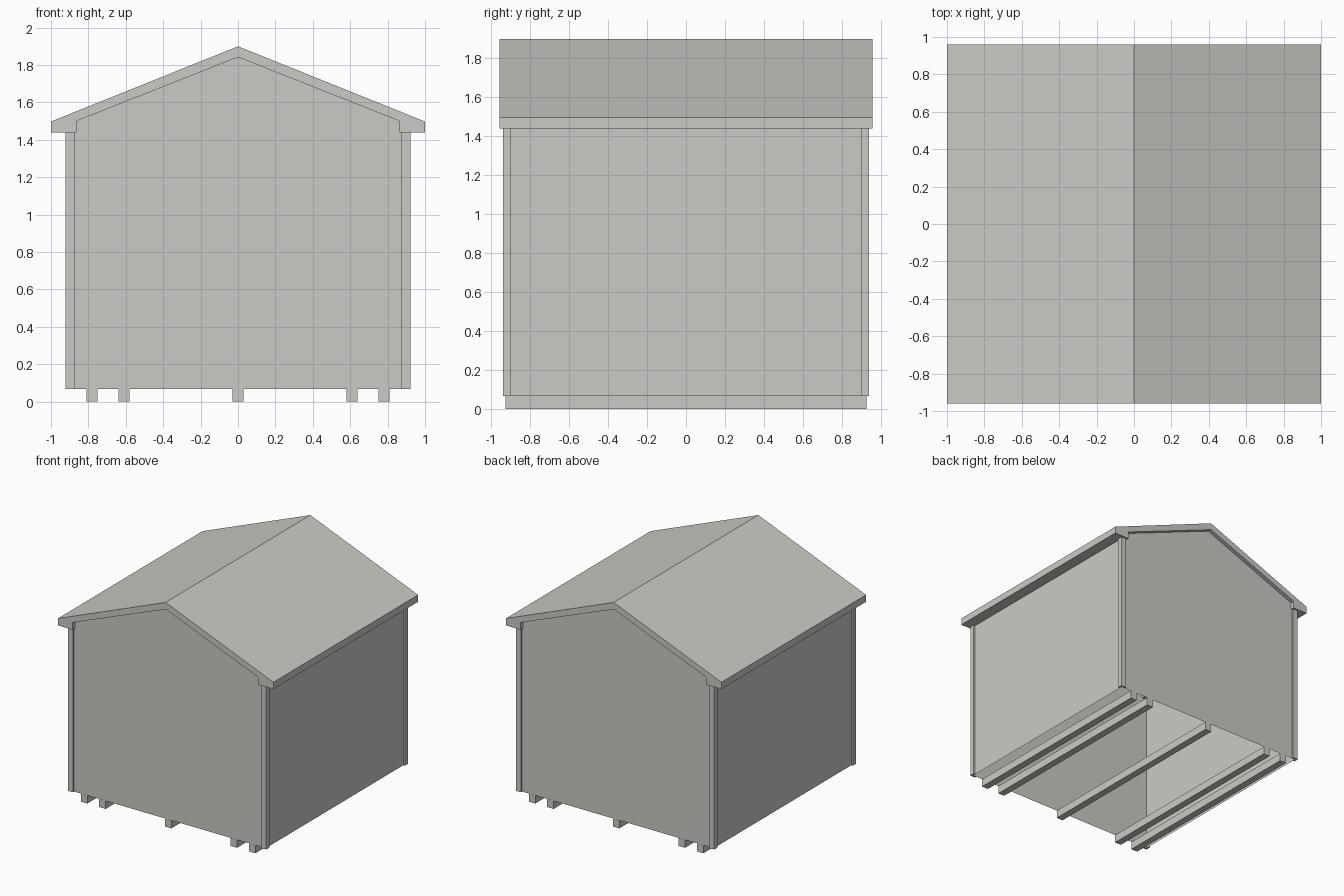
import bpy, bmesh

if "Cube" in bpy.data.objects:
    bpy.data.objects.remove(bpy.data.objects["Cube"])

grey = bpy.data.materials.new("warm_grey")
grey.diffuse_color = (0.60, 0.59, 0.555, 1)
grey.use_nodes = True
grey.node_tree.nodes["Principled BSDF"].inputs["Base Color"].default_value = grey.diffuse_color


def finish(name, bm):
    bmesh.ops.recalc_face_normals(bm, faces=bm.faces)
    me = bpy.data.meshes.new(name)
    bm.to_mesh(me)
    bm.free()
    me.materials.append(grey)
    ob = bpy.data.objects.new(name, me)
    bpy.context.collection.objects.link(ob)
    return ob


def prism(name, pts, a, b, axis="y", skip=(), caps=True):
    """Extrude a closed profile from a to b; skip lists edges left open."""
    bm = bmesh.new()
    place = (lambda p, t: (p[0], t, p[1])) if axis == "y" else (lambda p, t: (p[0], p[1], t))
    lo = [bm.verts.new(place(p, a)) for p in pts]
    hi = [bm.verts.new(place(p, b)) for p in pts]
    n = len(pts)
    for i in range(n):
        if i not in skip:
            j = (i + 1) % n
            bm.faces.new((lo[i], lo[j], hi[j], hi[i]))
    if caps:
        bm.faces.new(lo)
        bm.faces.new(hi)
    return finish(name, bm)


BASE, EAVE = 0.067, 1.44
WX, WY = 0.905, 0.925     # wall planes
TX, TY = 0.921, 0.941     # outer faces of the corner trim

# Thin walls with gables, open at the bottom and under the roof
prism("walls",
      [(-WX, BASE), (WX, BASE), (WX, 1.485), (0, 1.847), (-WX, 1.485)],
      -WY, WY, skip=(0, 2, 3))

# Gabled roof with boxed eaves
prism("roof",
      [(-1, EAVE), (-0.864, EAVE), (-0.864, 1.50), (0, 1.842),
       (0.864, 1.50), (0.864, EAVE), (1, EAVE), (1, 1.498),
       (0, 1.90), (-1, 1.498)],
      -0.959, 0.959)

# L-shaped corner trims
for sx, side in ((-1, "left"), (1, "right")):
    for sy, end in ((-1, "front"), (1, "back")):
        ell = [(0.873, WY), (WX, WY), (WX, 0.90), (TX, 0.90), (TX, TY), (0.873, TY)]
        prism(f"corner_trim_{end}_{side}", [(sx * x, sy * y) for x, y in ell],
              BASE, EAVE, axis="z")

# Floor runners
for i, x in enumerate((-0.78, -0.61, 0, 0.61, 0.78)):
    prism(f"runner_{i + 1}",
          [(x - 0.03, 0), (x + 0.03, 0), (x + 0.03, BASE), (x - 0.03, BASE)],
          -0.926, 0.926)
